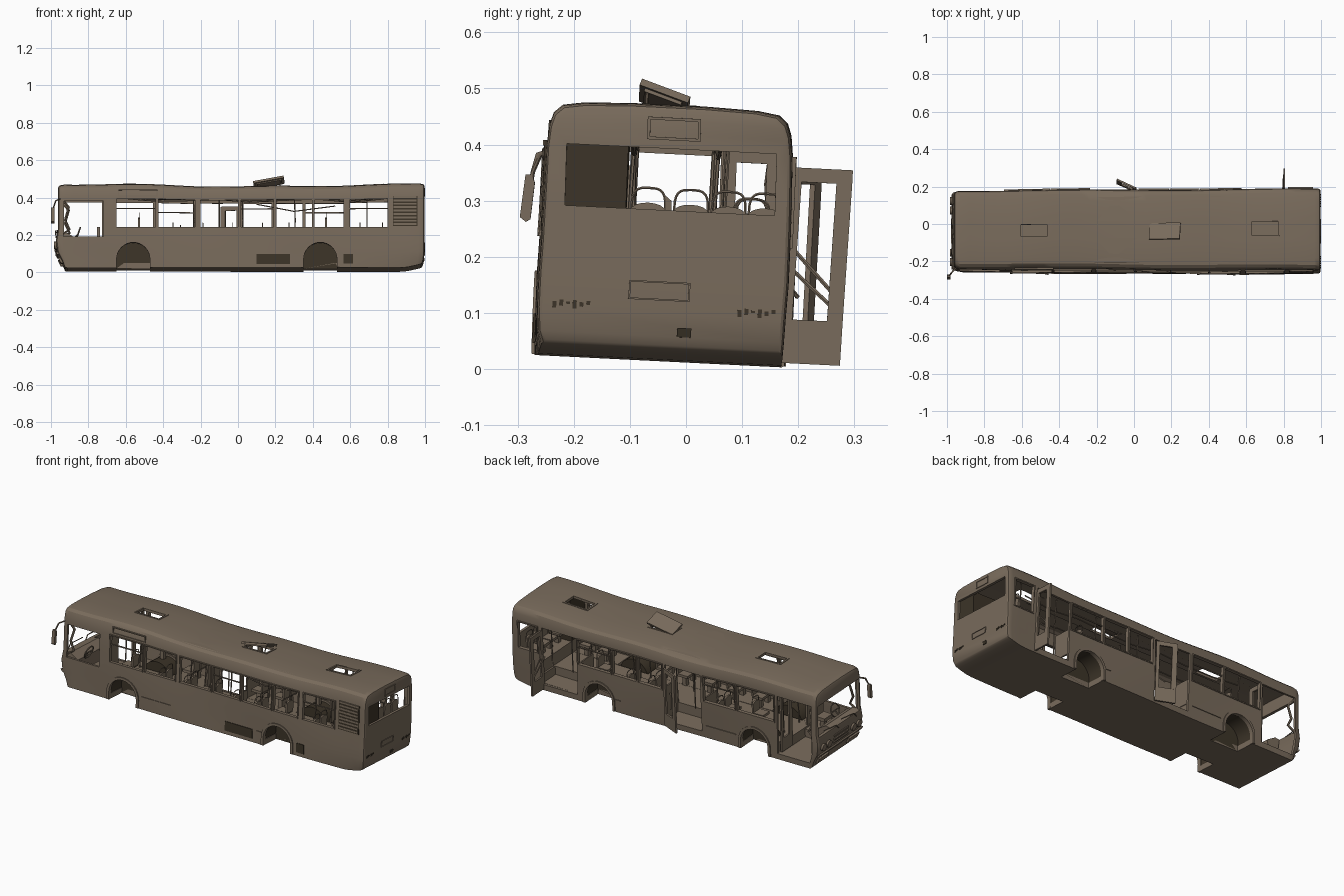
import bpy, bmesh, math
from math import sin, cos, pi, exp
from mathutils import Matrix, Vector

if "Cube" in bpy.data.objects:
    bpy.data.objects.remove(bpy.data.objects["Cube"])


def material(name, rgb):
    m = bpy.data.materials.new(name)
    m.diffuse_color = (*rgb, 1)
    m.use_nodes = True
    m.node_tree.nodes["Principled BSDF"].inputs["Base Color"].default_value = m.diffuse_color
    return m


PAINT = material("weathered brown paint", (0.19, 0.147, 0.106))
DARK = material("dark rust brown", (0.045, 0.034, 0.021))


def box(x0, x1, y0, y1, z0, z1):
    return prism([(x0, z0), (x1, z0), (x1, z1), (x0, z1)], 'y', y0, y1)


def prism(p, axis, a, b):
    put = {'x': lambda u, v, t: (t, u, v), 'y': lambda u, v, t: (u, t, v), 'z': lambda u, v, t: (u, v, t)}[axis]
    n = len(p)
    vs = [put(u, v, t) for t in (a, b) for u, v in p]
    fs = [tuple(range(n)), tuple(range(2 * n - 1, n - 1, -1))]
    return vs, fs + [(i, (i + 1) % n, (i + 1) % n + n, i + n) for i in range(n)]


def obj(name, parts, mat=PAINT, drop=None, matrix=None):
    bm = bmesh.new()
    for vs, fs in parts:
        bv = [bm.verts.new(v) for v in vs]
        for f in fs:
            bm.faces.new([bv[i] for i in f])
    bmesh.ops.recalc_face_normals(bm, faces=bm.faces)
    if drop:
        bm.normal_update()
        bmesh.ops.delete(bm, geom=[f for f in bm.faces if drop(f.normal)], context='FACES')
    if matrix:
        bm.transform(matrix)
    me = bpy.data.meshes.new(name)
    bm.to_mesh(me)
    bm.free()
    me.materials.append(mat)
    o = bpy.data.objects.new(name, me)
    bpy.context.collection.objects.link(o)
    return o


def baked(o):
    bpy.context.view_layer.update()
    return bpy.data.meshes.new_from_object(o.evaluated_get(bpy.context.evaluated_depsgraph_get()))


def tubes(name, paths, r=0.003):
    cu = bpy.data.curves.new(name, 'CURVE')
    cu.dimensions, cu.bevel_depth, cu.bevel_resolution, cu.use_fill_caps = '3D', r, 1, True
    for p in paths:
        s = cu.splines.new('POLY')
        s.points.add(len(p) - 1)
        for q, c in zip(s.points, p):
            q.co = (*c, 1)
    tmp = bpy.data.objects.new(name + "_path", cu)
    bpy.context.collection.objects.link(tmp)
    me = baked(tmp)
    bpy.data.objects.remove(tmp)
    me.materials.clear()
    me.materials.append(PAINT)
    bpy.context.collection.objects.link(bpy.data.objects.new(name, me))


def hull(name, stations, half):
    k = len(half)
    ring = half + [(-y, z) for y, z in reversed(half)]
    n, vs, fs = 2 * k, [], []
    for x, d in stations:
        for y, z in ring:
            vs.append((x, y - math.copysign(min(d, abs(y) * .5), y), z - (d if z > .3 else 0) + (d if z < .05 else 0)))
    m = len(stations)
    for s in range(m - 1):
        fs += [(s * n + i, s * n + (i + 1) % n, (s + 1) * n + (i + 1) % n, (s + 1) * n + i) for i in range(n)]
    for o in (0, (m - 1) * n):
        fs += [(o + i, o + i + 1, o + n - 2 - i, o + n - 1 - i) for i in range(k - 1)]
    return obj(name, [(vs, fs)])


def arch(cx, r, z0, r2=None):
    arc = lambda q: [(cx + q * cos(pi * i / 16), .06 + q * sin(pi * i / 16)) for i in range(17)]
    if r2:
        return [(cx + r, z0)] + arc(r) + [(cx - r, z0), (cx - r2, z0)] + arc(r2)[::-1] + [(cx + r2, z0)]
    return [(cx + r, z0)] + arc(r) + [(cx - r, z0)]


def rim(x0, x1, z0, z1, w=.006):
    return [(x0 - w, x1 + w, z0 - w, z0), (x0 - w, x1 + w, z1, z1 + w), (x0 - w, x0, z0, z1), (x1, x1 + w, z0, z1)]


# Body shell: outer hull minus inner hull
half = [(.2165, .014), (.217, .05), (.217, .1), (.218, .16), (.217, .22), (.216, .3), (.214, .39), (.21, .425),
        (.203, .446), (.188, .459), (.15, .465), (.06, .468)]
inner = [(y - .013, min(max(z, .045), .456) - (.006 if .4 < z < .46 else 0)) for y, z in half if not .02 < z < .06 and z != .465]
mid = [(-.93 + 1.895 * i / 38, 0) for i in range(39)]
body = hull("bus_body", [(-.962, .016), (-.957, .007), (-.945, .002)] + mid + [(.985, .001), (.993, .004), (.996, .009)], half)
cavity = hull("cavity_cutter", [(-.945, 0), (.98, 0)], inner)

# Openings
left_windows = [(-.65, -.44), (-.425, -.23), (-.2, 0), (.015, .19), (.205, .395), (.41, .565), (.6, .8)]
right_windows = [(.36, .57), (.195, .345), (.03, .18), (-.44, -.24), (-.69, -.455), (.83, .95)]
doors = [(.58, .8), (-.22, .01), (-.93, -.71)]
hatches = [(-.535, -.01), (.165, -.01), (.7, 0)]
ZW = (.232, .382)
cuts = [box(a, b, -.3, -.15, *ZW) for a, b in left_windows] + [box(a, b, .15, .3, *ZW) for a, b in right_windows]
cuts += [box(a, b, .15, .3, .047, .385) for a, b in doors]
cuts += [box(-.93, -.72, -.3, -.15, .182, .372), box(-1.1, -.935, -.195, .195, .2, .385), box(.96, 1.1, -.178, .186, .283, .392)]
cuts += [box(x - .07, x + .07, y - .035, y + .035, .43, .6) for x, y in hatches]
cuts += [prism(arch(x, .09, -.05), 'y', s * .1, s * .3) for x in (-.56, .44) for s in (-1, 1)]
opening = obj("opening_cutter", cuts)
for c in (cavity, opening):
    m = body.modifiers.new("cut", 'BOOLEAN')
    m.operation, m.object, m.solver = 'DIFFERENCE', c, 'EXACT'
body.data = baked(body)
body.modifiers.clear()
body.data.materials.clear()
body.data.materials.append(PAINT)
for p in body.data.polygons:
    p.material_index = 0
for c in (cavity, opening):
    bpy.data.objects.remove(c)

# Window rims, vent bars and roof hatch rims
for side, wins in ((-1, left_windows), (1, right_windows)):
    y0, y1 = sorted((side * .2, side * .221))
    obj("window_frames", [box(a, b, y0, y1, c, d) for w in wins for a, b, c, d in rim(*w, *ZW)])
    obj("window_vent_bars", [box(a, b, side * .21 - .003, side * .21 + .003, .328, .334) for a, b in wins[::3]])
obj("hatch_rims", [box(a, b, c, d, .462, .471) for x, y in hatches for a, b, c, d in rim(x - .07, x + .07, y - .035, y + .035, .01)])
obj("open_hatch_lid", [box(-.083, .083, -.045, .045, -.006, .006), box(-.07, .07, -.034, .034, -.012, -.004)],
    matrix=Matrix.Translation((.165, -.01, .491)) @ Matrix.Rotation(-.17, 4, 'Y') @ Matrix.Rotation(-.32, 4, 'X'))
tubes("hatch_stays", [[(.22, -.04, .455), (.23, -.04, .50)], [(.1, -.04, .455), (.1, -.04, .485)]])

# Wheel housings (open outward and below) and arch trims
for s in (-1, 1):
    for x in (-.56, .44):
        obj("wheel_housing", [prism(arch(x, .093, .016), 'y', s * .1, s * .206)], DARK,
            drop=lambda n: n.z < -.9 or n.y * s > .9)
        obj("wheel_arch_trim", [prism(arch(x, .104, .016, .089), 'y', s * .2, s * .223)])

# Raised floor, rear platform and engine tower
steps = [box(-.72, .97, -.09, .09, .04, .1), box(.82, .975, -.2, .2, .1, .17)]
steps += [box(a, b, -.203, -.09, .04, .1) for a, b in ((-.72, -.66), (-.46, .34), (.54, .97))]
steps += [box(a, b, .09, .203, .04, .1) for a, b in ((-.7, -.66), (-.46, -.23), (.02, .34), (.81, .97))]
obj("raised_floor", steps)
obj("engine_tower", [box(.82, .984, -.203, -.068, .17, .41)], DARK)

# Seats: cushions, backs with rounded tops, arched handles
seats = [(x, y, .1) for x in (-.38, -.22, -.06, .1, .24, .62, .74) for y in (-.165, -.098)]
seats += [(x, y, .1) for x in (-.34, .1, .24) for y in (.165, .098)]
seats += [(x, s * .155, .155) for x in (-.56, .44) for s in (-1, 1)] + [(.88, y, .165) for y in (-.03, .037, .104, .17)]
cushions, backs, handles = [], [], []
for x, y, z in seats:
    cushions += [box(x - .035, x + .03, y - .03, y + .03, z + .055, z + .07), box(x - .012, x + .012, y - .012, y + .012, z, z + .055)]
    top = [(y + .03 * cos(pi * i / 8), z + .117 + .013 * sin(pi * i / 8)) for i in range(9)]
    backs.append(prism([(y + .028, z + .065)] + top + [(y - .028, z + .065)], 'x', x + .026, x + .036))
    arc = [pi * i / 12 for i in range(13)]
    handles.append([(x + .032, y + math.copysign(.03 * abs(cos(a)) ** .6, cos(a)), z + .118 + .038 * sin(a) ** .6 if 0 < a < 3.1 else z + .118)
                    for a in arc])
obj("seat_cushions", cushions)
obj("seat_backs", backs)
tubes("seat_handles", handles, .0025)

# Grab poles and sagging ceiling rails
tubes("grab_poles", [[(x, y, .1), (x + .006, y, .28), (x, y, .455)] for x in (-.66, -.24, .02, .3, .57) for y in (-.06, .085)]
      + [[(x, .1, .1), (x, .1, .455)] for x in (-.1, .69, .82)], .0035)
tubes("ceiling_rails", [[(-.66 + .18 * i, y, .405 - .022 * sin(i * 1.1) ** 2) for i in range(9)] for y in (-.06, .085)]
      + [[(.1, -.15, .36), (.3, -.14, .32), (.52, -.15, .35)]], .0035)
obj("partitions", [box(-.716, -.704, -.203, -.06, .1, .36), box(.56, .568, .09, .2, .1, .24),
                   box(-.235, -.227, .09, .2, .1, .24), box(.018, .026, .09, .2, .1, .24)])


# Door leaves with a tall window, hinged open
def leaf(name, w, pos, angle):
    t = .005
    parts = [box(0, w, -t, t, .022, .1), box(0, w, -t, t, .345, .37), box(0, .018, -t, t, .1, .345), box(w - .028, w, -t, t, .1, .345)]
    obj(name, parts, matrix=Matrix.Translation(pos) @ Matrix.Rotation(angle, 4, 'Z'))


leaf("rear_door_leaf", .108, (.803, .218, 0), pi / 2)
leaf("middle_door_leaf", .112, (.01, .222, 0), pi - .42)
leaf("front_door_leaf", .1, (-.722, .2, .03), -pi / 2)
tubes("door_arms", [[(.8, .2, .25), (.8, .305, .15)], [(.795, .2, .21), (.8, .3, .13)], [(0, .18, .2), (-.04, .24, .14)]], .004)

# Driver area and front end
obj("dashboard", [prism([(-.945, .06), (-.945, .2), (-.92, .205), (-.87, .175), (-.88, .06)], 'y', -.2, .07)])
obj("driver_floor", [box(-.88, -.72, -.203, -.03, .04, .09)])
obj("driver_seat", [box(-.81, -.745, -.155, -.085, .13, .15), box(-.755, -.738, -.152, -.088, .15, .235),
                    box(-.79, -.765, -.135, -.105, .09, .13)])
wheel = [(-.855 + .012 * cos(a), -.12 + .036 * sin(a), .2 + .034 * cos(a)) for a in (2 * pi * i / 20 for i in range(21))]
tubes("steering_wheel", [wheel, [(-.89, -.12, .16), (-.855, -.12, .2)], [wheel[5], wheel[15]]], .004)
tubes("bent_front_pillars", [[(-.945, s * .19, .39), (-.905, s * .185, .34), (-.925, s * .19, .27), (-.9, s * .195, .22), (-.94, s * .2, .19)]
                             for s in (-1, 1)], .007)
ring = lambda y, z, r: [(y + r * cos(pi * i / 8), z + r * sin(pi * i / 8)) for i in range(16)]
obj("headlights", [prism(ring(s * y, .135, .021), 'x', -.972, -.955) for s in (-1, 1) for y in (.168, .118)])
obj("front_bumper", [box(-.972, -.95, -.205, .205, .085, .1), box(-.975, -.955, -.19, -.1, .04, .07), box(-.975, -.955, .1, .19, .04, .07)])
obj("front_slots", [box(-.967, -.958, -.07, .07, z, z + .008) for z in (.115, .135, .155)])
tubes("wipers", [[(-.965, y, .185), (-.975, y + .03, .215), (-.965, y + .13, .222)] for y in (-.15, .02)])

# Wing mirror on its bent arm
tubes("mirror_arm", [[(-.95, -.205, .385), (-.975, -.232, .372), (-.985, -.24, .34), (-.985, -.247, .29)]], .004)
obj("wing_mirror", [prism([(-.261, .258), (-.25, .25), (-.242, .255), (-.236, .32), (-.241, .336), (-.253, .334)], 'x', -.999, -.98)])

# Side details: sign, louvres, vents
obj("side_sign_frame", [box(a, b, -.218, -.209, c, d) for a, b, c, d in rim(-.635, -.435, .4, .428, .005)])
obj("louvre_slats", [box(.832, .955, -.221, -.212, .242 + .018 * i, .252 + .018 * i) for i in range(9)])
obj("louvre_backing", [box(.828, .96, -.2185, -.212, .236, .396)], DARK)
obj("side_vents", [box(.1, .278, -.2205, -.214, .035, .088), box(.565, .615, -.2205, -.214, .035, .088)], DARK)
obj("side_strips", [box(a, b, s * .218 - .003, s * .218 + .003, .085, .088) for s in (-1, 1) for a, b in ((-.44, -.25), (.3, .335))])

# Rear details: display, plate recess, vent, broken lamp clusters
obj("rear_sign_frame", [box(.985, .9995, a, b, c, d) for a, b, c, d in rim(-.03, .045, .412, .442, .005)])
obj("number_plate_frame", [box(.99, .9995, a, b, c, d) for a, b, c, d in rim(-.053, .04, .125, .153, .003)])
obj("rear_vent", [box(.985, .9985, .025, .05, .05, .075)], DARK)
obj("lamp_fragments", [box(.99, .9985, s * .16 + .012 * i - .03, s * .16 + .012 * i - .023, .1 + .004 * (i % 3), .112 + .003 * (i % 2))
                       for s in (-1, 1) for i in range(6)], DARK)


# Crash warp of everything: roof sag, dents, tapered nose and tail, overall lean
def warp(v):
    x, y, z = v
    r = min(max((z - .3) / .17, 0), 1)
    low = min(max((.07 - z) / .05, 0), 1)
    z += r * (-.014 * exp(-((x - .1) / .5) ** 2) + .004 * sin(9 * x))
    if x < -.9:
        t = min((-.9 - x) / .06, 1)
        x += t * (.032 * min(max((.1 - z) / .07, 0), 1) - .012 * exp(-((z - .15) / .045) ** 2))
    if x > .9:
        z += low * .022 * (x - .9) / .1
        x -= low * .01
    if x > .6 and y < -.2:
        y += low * .012 * (x - .6) / .4
    y += .003 * sin(6 * x + 8 * z) + (.005 * x if abs(y) < .235 else 0) * (1 if y > 0 else -1)
    return Vector((x, y - .05 + .05 * z, z - .05 * y))


bpy.ops.object.select_all(action='DESELECT')
for o in bpy.data.objects:
    if o.type == 'MESH':
        for v in o.data.vertices:
            v.co = warp(v.co)
        o.select_set(True)
bpy.context.view_layer.objects.active = body
bpy.ops.object.shade_smooth_by_angle(angle=math.radians(30))
